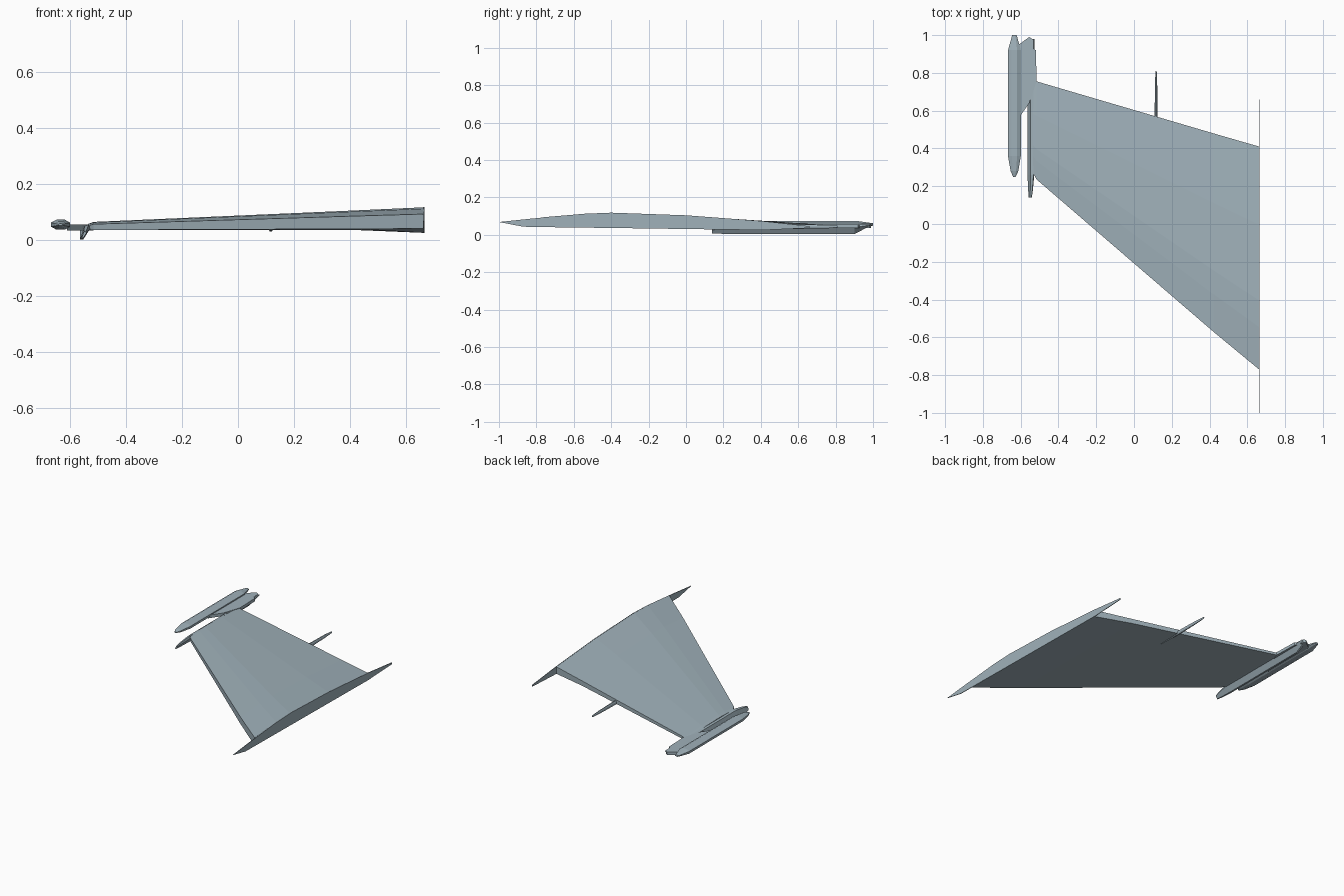
import bpy, bmesh
from mathutils import Vector

if "Cube" in bpy.data.objects:
    bpy.data.objects.remove(bpy.data.objects["Cube"])

COLOUR = (0.35, 0.44, 0.49, 1)
grey = bpy.data.materials.new("blue_grey_paint")
grey.use_nodes = True
grey.diffuse_color = COLOUR
grey.node_tree.nodes["Principled BSDF"].inputs["Base Color"].default_value = COLOUR


def loft(name, sections):
    """Skin a row of cross-sections that share a point count, and cap the ends."""
    bm = bmesh.new()
    rings = [[bm.verts.new(p) for p in s] for s in sections]
    n = len(rings[0])
    for a, b in zip(rings, rings[1:]):
        for i in range(n):
            j = (i + 1) % n
            bm.faces.new((a[i], a[j], b[j], b[i]))
    bm.faces.new(rings[0][::-1])
    bm.faces.new(rings[-1])
    bmesh.ops.recalc_face_normals(bm, faces=bm.faces)
    mesh = bpy.data.meshes.new(name)
    bm.to_mesh(mesh)
    bm.free()
    mesh.materials.append(grey)
    obj = bpy.data.objects.new(name, mesh)
    bpy.context.collection.objects.link(obj)
    return obj


def wing_section(x, front, back, low_front, low_back, tops):
    """Blunt-edged airfoil: bottom corners plus five heights along the top."""
    stations = (0, 0.19, 0.31, 0.65, 1)
    top = [(x, front + (back - front) * f, z) for f, z in zip(stations, tops)]
    return [(x, front, low_front)] + top + [(x, back, low_back)]


def body(name, x, z, rx, rz, stations):
    """Octagonal store along y; stations are (y, scale)."""
    k = 0.42
    ring = [(1, k), (k, 1), (-k, 1), (-1, k), (-1, -k), (-k, -1), (k, -1), (1, -k)]
    return loft(name, [[(x + u * rx * s, y, z + v * rz * s) for u, v in ring]
                       for y, s in stations])


# Main wing panel, root to tip
loft("wing_panel", [
    wing_section(0.662, -0.77, 0.41, 0.041, 0.026, (0.093, 0.112, 0.117, 0.103, 0.072)),
    wing_section(0.42, -0.57, 0.48, 0.04, 0.036, (0.086, 0.102, 0.106, 0.094, 0.068)),
    wing_section(-0.515, 0.235, 0.755, 0.036, 0.036, (0.057, 0.063, 0.065, 0.061, 0.052)),
    wing_section(-0.535, 0.27, 0.75, 0.038, 0.038, (0.052, 0.057, 0.058, 0.055, 0.05)),
])

# Thin root plate carrying the airfoil past both wing edges
root = [(-1, 0.068), (-0.83, 0.086), (-0.55, 0.112), (-0.4, 0.118), (0, 0.104),
        (0.41, 0.073), (0.66, 0.046), (0.66, 0.036), (0.41, 0.025), (-0.87, 0.043)]
loft("root_plate", [[(x, y, z) for y, z in root] for x in (0.661, 0.665)])

# Tip store with chamfered ends
body("tip_store", -0.633, 0.055, 0.034, 0.018,
     [(0.25, 0.2), (0.28, 0.6), (0.36, 1), (0.92, 1), (1.0, 0.35)])

# Arm joining the wing tip to the store
arm = [(-0.61, 0.56), (-0.555, 0.64), (-0.515, 0.755), (-0.52, 0.92), (-0.535, 0.93),
       (-0.54, 0.98), (-0.555, 0.99), (-0.61, 0.95)]
loft("store_arm", [[(x, y, z) for x, y in arm] for z in (0.035, 0.055)])

# Slanted rail hanging below the tip
rail = [(-0.564, 0.003), (-0.552, 0.003), (-0.528, 0.04), (-0.532, 0.055), (-0.548, 0.05)]


def rail_ring(y, s):
    cx, cz = -0.552, 0.012
    return [(cx + (x - cx) * s, y, cz + (z - cz) * s) for x, z in rail]


sections = [rail_ring(0.14, 0.45), rail_ring(0.18, 0.7), rail_ring(0.26, 1),
            rail_ring(0.9, 1)]
sections.append([(x, 0.98, 0.045 + z * 0.15) for x, z in rail])
loft("tip_rail", sections)

# Actuator fairing below the trailing edge
body("actuator_fairing", 0.117, 0.043, 0.008, 0.013,
     [(0.3, 0.2), (0.45, 0.8), (0.57, 1), (0.74, 0.75), (0.81, 0.4)])
